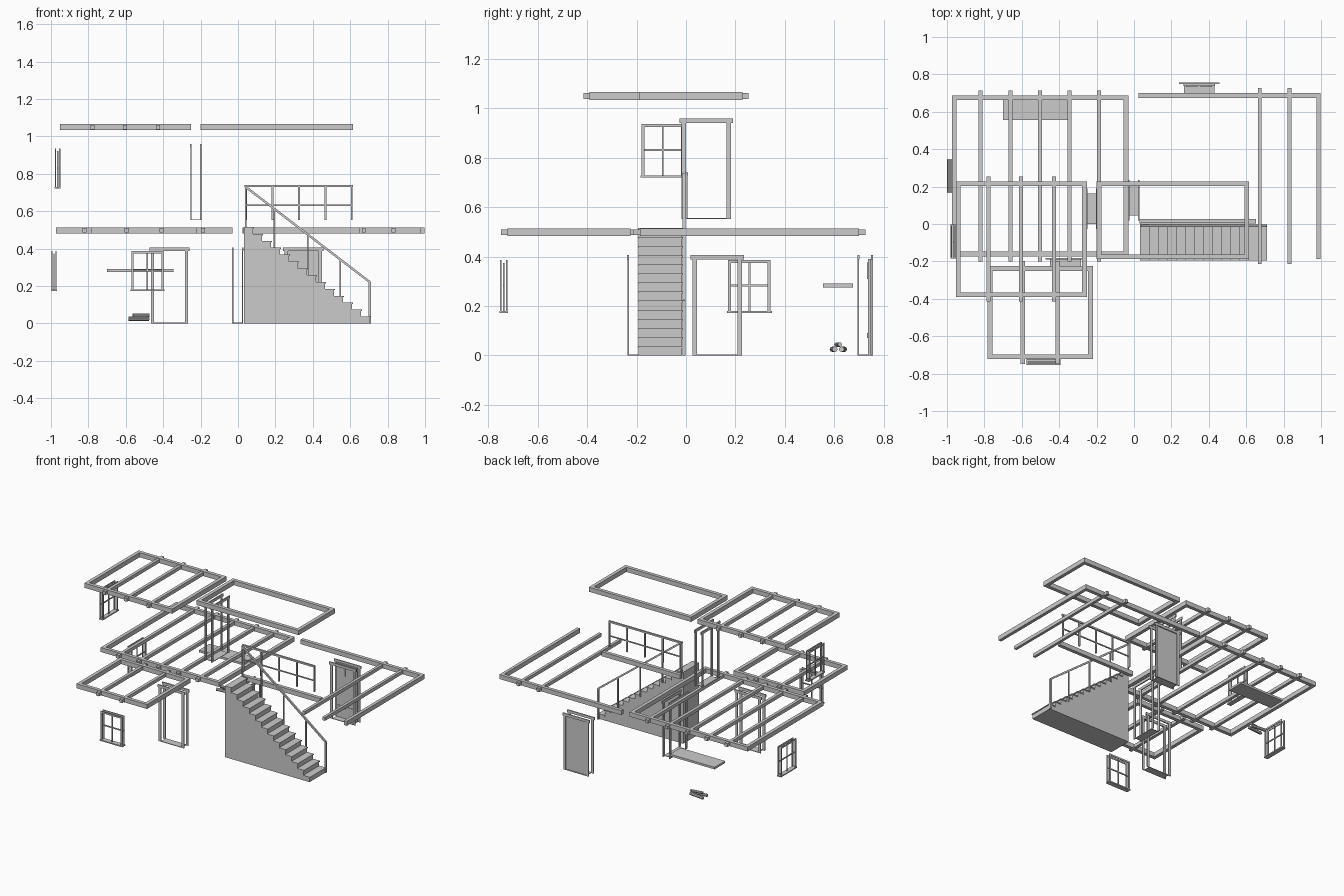
import bpy, bmesh, math
from mathutils import Vector, Matrix

if "Cube" in bpy.data.objects:
    bpy.data.objects.remove(bpy.data.objects["Cube"])


def make(name, bm):
    bmesh.ops.recalc_face_normals(bm, faces=bm.faces)
    me = bpy.data.meshes.new(name)
    bm.to_mesh(me)
    bm.free()
    ob = bpy.data.objects.new(name, me)
    bpy.context.collection.objects.link(ob)
    return ob


def boxes(name, items):
    """One object made of boxes (x0, x1, y0, y1, z0, z1)."""
    bm = bmesh.new()
    for x0, x1, y0, y1, z0, z1 in items:
        m = Matrix.Translation(((x0 + x1) / 2, (y0 + y1) / 2, (z0 + z1) / 2))
        bmesh.ops.create_cube(bm, size=1, matrix=m @ Matrix.Diagonal((x1 - x0, y1 - y0, z1 - z0, 1)))
    return make(name, bm)


# ceiling frames: rim beams plus joists sticking out past the rim
W = 0.025


def ceiling(name, x0, x1, y0, y1, z0, z1, joists=(), out=0.027):
    rim = [(x0, x1, y0, y0 + W, z0, z1), (x0, x1, y1 - W, y1, z0, z1),
           (x0, x0 + W, y0 + W, y1 - W, z0, z1), (x1 - W, x1, y0 + W, y1 - W, z0, z1)]
    boxes(name + "_rim", rim)
    if joists:
        boxes(name + "_joists", [(x - .011, x + .011, y0 - out, y1 + out, z0 + .004, z1 - .004)
                                 for x in joists])


ceiling("living_room", -.973, -.03, -.173, .688, .482, .514, (-.82, -.66, -.503, -.344, -.187))
ceiling("porch", -.782, -.22, -.722, -.225, .482, .514, (-.595, -.41))
ceiling("bedroom", -.952, -.252, -.39, .228, 1.033, 1.066, (-.777, -.605, -.428), .025)
ceiling("landing", -.2, .615, -.188, .228, 1.033, 1.066)

# open ceiling on the right side
boxes("kitchen_rim", [(.025, .998, .675, .7, .482, .514), (.975, .998, -.187, .675, .482, .514)])
boxes("kitchen_joists", [(x - .01, x + .01, -.213, .727, .486, .51) for x in (.672, .832)])
boxes("stairwell_beam", [(.03, .652, .003, .028, .482, .514)])


# openings are built in a local frame (u across, v depth, z) and mapped to a wall
def wall_boxes(name, items, along_y):
    boxes(name, [(v0, v1, u0, u1, z0, z1) if along_y else (u0, u1, v0, v1, z0, z1)
                 for u0, u1, v0, v1, z0, z1 in items])


def door(name, u0, u1, v0, v1, z, along_y):
    t, w = .006, .018
    parts = [(u0 + w, u1 - w, v0, v1, z, z + .004)]  # threshold
    for v in (v0, v1 - t):
        parts += [(u0, u0 + w, v, v + t, z, z + .387), (u1 - w, u1, v, v + t, z, z + .387),
                  (u0 - .008, u1 + .008, v - .001, v + t + .001, z + .387, z + .406)]
    wall_boxes(name, parts, along_y)


def window(name, u0, u1, v0, v1, z0, z1, along_y):
    t, w = .006, .012
    mid_u, mid_z = (u0 + u1) / 2, (z0 + z1) / 2
    parts = [(u0 - .005, u1 + .005, v0 - .002, v1 + .002, z0 - .008, z0)]  # sill
    for v in (v0, v1 - t):
        parts += [(u0, u0 + w, v, v + t, z0, z1), (u1 - w, u1, v, v + t, z0, z1),
                  (u0 + w, u1 - w, v, v + t, z1 - w, z1)]
    v = (v0 + v1) / 2 - .003
    parts += [(mid_u - .004, mid_u + .004, v, v + .006, z0, z1 - w),
              (u0, u1, v, v + .006, mid_z - .004, mid_z + .004)]
    wall_boxes(name, parts, along_y)


door("upper_door_frame", -.018, .182, -.255, -.196, .552, True)
door("hall_door_frame", .027, .227, -.031, .028, 0, True)
door("porch_door_frame", -.466, -.266, -.237, -.182, 0, False)
door("back_door_frame", .248, .448, .694, .756, 0, False)
window("upper_window", -.18, -.008, -.978, -.95, .728, .935, True)
window("side_window", .17, .342, -.998, -.97, .18, .386, True)
window("front_window", -.57, -.398, -.753, -.722, .18, .386, False)

# back door leaf with raised panels
boxes("back_door_leaf", [(.264, .432, .737, .749, .004, .39)])
boxes("back_door_panels", [(x, x + .062, .733, .738, z0, z1)
                           for x in (.278, .356) for z0, z1 in ((.07, .09), (.31, .375))])

# staircase: solid stepped profile and thin treads with nosing
N, X0, X1, H = 14, .032, .705, .514
dx, dz = (X1 - X0) / N, H / N
bm = bmesh.new()
prof = [(X0, 0), (X1, 0)]
for i in range(N):
    prof += [(X1 - i * dx, (i + 1) * dz), (X1 - (i + 1) * dx, (i + 1) * dz)]
f = bm.faces.new([bm.verts.new((x, -.192, z)) for x, z in prof])
ext = bmesh.ops.extrude_face_region(bm, geom=[f])
bmesh.ops.translate(bm, vec=(0, .176, 0), verts=[e for e in ext["geom"] if isinstance(e, bmesh.types.BMVert)])
make("staircase", bm)
boxes("stair_treads", [(X1 - (i + 1) * dx, X1 - i * dx + .005, -.195, -.013,
                        (i + 1) * dz - .006, (i + 1) * dz + .001) for i in range(N)])

# stair handrail and posts
a, b = Vector((.037, -.009, .733)), Vector((.706, -.009, .22))
d = b - a
bm = bmesh.new()
rot = Matrix.Rotation(math.atan2(-d.z, d.x), 4, 'Y')
bmesh.ops.create_cube(bm, size=1, matrix=Matrix.Translation((a + b) / 2) @ rot
                      @ Matrix.Diagonal((d.length, .012, .012, 1)))
make("stair_handrail", bm)
posts = []
for x, zb in ((.042, .51), (.194, .4), (.372, .25), (.548, .11), (.704, 0)):
    top = a.z + (x - a.x) * d.z / d.x
    w = .006 if x > .7 else .004
    posts.append((x - w, x + w, -.009 - w, -.009 + w, zb, top))
boxes("stair_posts", posts)

# landing balustrade
boxes("landing_rails", [(.036, .614, -.004, .008, .728, .74), (.04, .61, -.001, .005, .627, .635)])
boxes("landing_posts", [(x - .005, x + .005, -.003, .007, .552, .73)
                        for x in (.042, .184, .326, .468, .608)])

# mantel shelf
boxes("mantel_shelf", [(-.7, -.345, .555, .675, .275, .29)])

# fireplace logs
bm = bmesh.new()
for x, y, z, r, l, ang in ((-.53, .597, .025, .011, .11, 5), (-.53, .635, .025, .011, .11, -6),
                           (-.518, .616, .044, .009, .09, 9)):
    m = (Matrix.Translation((x, y, z)) @ Matrix.Rotation(math.radians(ang), 4, 'Z')
         @ Matrix.Rotation(math.pi / 2, 4, 'Y'))
    bmesh.ops.create_cone(bm, cap_ends=True, segments=8, radius1=r, radius2=r, depth=l, matrix=m)
make("logs", bm)
